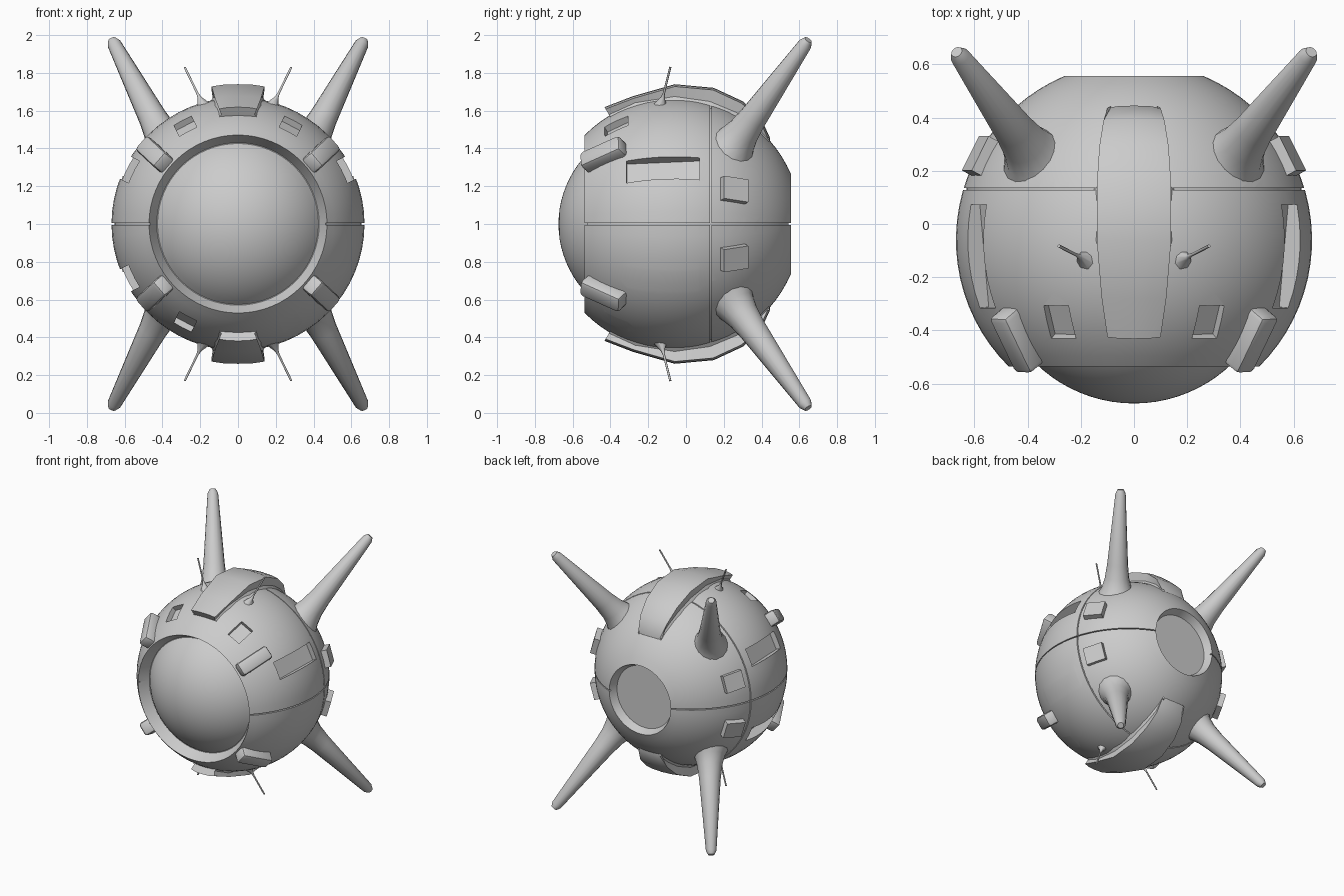
import bpy, bmesh, math
from mathutils import Vector, Matrix

cube = bpy.data.objects.get("Cube")
if cube:
    bpy.data.objects.remove(cube, do_unlink=True)

CORE = Vector((0, -0.06, 1))   # centre of the spherical hull
R = 0.67

hull_grey = bpy.data.materials.new("hull_grey")
hull_grey.use_nodes = True
hull_grey.diffuse_color = (0.6, 0.6, 0.6, 1)
hull_grey.node_tree.nodes["Principled BSDF"].inputs["Base Color"].default_value = (0.6, 0.6, 0.6, 1)


def make(name, bm, matrix=None):
    if matrix:
        bm.transform(matrix)
    bmesh.ops.recalc_face_normals(bm, faces=bm.faces)
    mesh = bpy.data.meshes.new(name)
    bm.to_mesh(mesh)
    bm.free()
    mesh.materials.append(hull_grey)
    ob = bpy.data.objects.new(name, mesh)
    bpy.context.collection.objects.link(ob)
    return ob


def select(ob):
    bpy.ops.object.select_all(action='DESELECT')
    ob.select_set(True)
    bpy.context.view_layer.objects.active = ob


def smooth(ob, angle=35):
    select(ob)
    bpy.ops.object.shade_smooth_by_angle(angle=math.radians(angle))


def lathe(name, profile, origin, direction, segs=32, ring=False):
    """Revolve (radius, height) points about a direction; ring closes the profile."""
    bm = bmesh.new()
    loops = []
    for r, h in profile:
        n = 1 if r == 0 else segs
        loops.append([bm.verts.new((r * math.cos(math.tau * i / segs),
                                    r * math.sin(math.tau * i / segs), h)) for i in range(n)])
    pairs = list(zip(loops, loops[1:])) + ([(loops[-1], loops[0])] if ring else [])
    for a, b in pairs:
        for i in range(segs):
            j = (i + 1) % segs
            quad = [a[i % len(a)], a[j % len(a)], b[j % len(b)], b[i % len(b)]]
            bm.faces.new(list(dict.fromkeys(quad)))
    rot = Vector(direction).to_track_quat('Z', 'Y').to_matrix().to_4x4()
    return make(name, bm, Matrix.Translation(origin) @ rot)


def box(name, normal, along, dist, size, bevel=0.0):
    """Box sitting on the hull: size is along, across, outward."""
    z = Vector(normal).normalized()
    x = Vector(along)
    x = (x - z * x.dot(z)).normalized()
    rot = Matrix((x, z.cross(x), z)).transposed().to_4x4()
    bm = bmesh.new()
    bmesh.ops.create_cube(bm, size=1)
    bmesh.ops.scale(bm, vec=size, verts=bm.verts)
    if bevel:
        bmesh.ops.bevel(bm, geom=bm.edges[:], offset=bevel, segments=2, profile=0.5, affect='EDGES')
    return make(name, bm, Matrix.Translation(CORE + z * dist) @ rot)


def corners():
    """The four mirrored quadrants, with a name and a mirroring function."""
    for sx, side in ((1, "left"), (-1, "right")):
        for sz, level in ((1, "upper"), (-1, "lower")):
            yield f"{level}_{side}", lambda p, sx=sx, sz=sz: Vector((p[0] * sx, p[1], p[2] * sz))


# Hull with conical front rim and rear dish
a0, a1 = math.atan2(0.47, -0.475), math.atan2(0.26, 0.615)
arc = [(R * math.sin(a), CORE.y + R * math.cos(a))
       for a in (a0 + (a1 - a0) * i / 24 for i in range(25))]
hull = lathe("hull", [(0, -0.46), (0.43, -0.46)] + arc + [(0.235, 0.5), (0, 0.5)],
             (0, 0, 1), (0, 1, 0), 64)

# Seams, side slots and small front ports cut into the hull
cutters = [
    lathe("seam_cut", [(0.64, -0.004), (0.8, -0.004), (0.8, 0.004), (0.64, 0.004)],
          (0, 0.132, 1), (0, 1, 0), 64, True),
    lathe("equator_cut", [(0.655, -0.004), (0.8, -0.004), (0.8, 0.004), (0.655, 0.004)],
          CORE, (0, 0, 1), 64, True)]
cutters[0].data.transform(Matrix.Translation((0, 0.132, 1)) @ Matrix.Diagonal((0.985, 1, 0.985, 1))
                          @ Matrix.Translation((0, -0.132, -1)))
for label, m in corners():
    cutters.append(box("slot_cut_" + label, m((0.6, -0.065, 0.3)), (0, 1, 0), 0.66, (0.39, 0.13, 0.12)))
    cutters.append(box("port_cut_" + label, m((0.28, -0.31, 0.52)), m((-0.03, -0.115, -0.06)),
                       0.675, (0.14, 0.105, 0.09)))
for c in cutters:
    mod = hull.modifiers.new("cut", 'BOOLEAN')
    mod.operation, mod.solver, mod.object = 'DIFFERENCE', 'EXACT', c
    select(hull)
    bpy.ops.object.modifier_apply(modifier=mod.name)
    bpy.data.objects.remove(c, do_unlink=True)
smooth(hull, 30)

# Front window dome
DR = 0.53
top = math.asin(0.43 / DR)
dome = [(DR * math.sin(top * i / 12), 0.675 - DR + DR * math.cos(top * i / 12)) for i in range(13)]
smooth(lathe("window_dome", dome, (0, 0, 1), (0, -1, 0), 64))

# Top and bottom ridges: angle from the rear, crest radius, half width
stations = [(121, 0.722, 0.10), (108, 0.712, 0.122), (90, 0.74, 0.14), (74, 0.75, 0.14),
            (61, 0.743, 0.13), (51, 0.724, 0.115), (42, 0.68, 0.10), (38, 0.63, 0.09)]
for name, s in (("top_ridge", 1), ("bottom_ridge", -1)):
    bm = bmesh.new()
    rows = []
    for deg, crest, w in stations:
        a = math.radians(deg)
        half = [(w + 0.02, 0.63), (w - 0.012, 0.675), (w, crest - 0.012), (w * 0.6, crest - 0.003)]
        section = [(-x, r) for x, r in half] + [(0, crest)] + [(x, r) for x, r in half[::-1]]
        rows.append([bm.verts.new((x, CORE.y + min(r, crest) * math.cos(a),
                                   1 + s * min(r, crest) * math.sin(a))) for x, r in section])
    for p, q in zip(rows, rows[1:]):
        for i in range(len(p) - 1):
            bm.faces.new((p[i], p[i + 1], q[i + 1], q[i]))
    bm.faces.new(rows[0])
    bm.faces.new(rows[-1])
    for p, q in zip(rows, rows[1:]):
        bm.faces.new((p[0], q[0], q[-1], p[-1]))
    smooth(make(name, bm), 45)

for label, m in corners():
    # Long swept rear spike with flared root
    base, tip = m((0.385, 0.265, 0.435)), m((0.667, 0.647, 0.975))
    span = tip - base
    n = span.length
    smooth(lathe("spike_" + label, [(0, -0.08), (0.15, -0.07), (0.108, 0.0), (0.088, 0.07), (0.075, 0.17),
                                    (0.037, n - 0.03), (0.022, n), (0, n)],
                 base + Vector((0, 0, 1)), span, 16), 50)
    # Thin antenna
    base, tip = m((0.19, -0.13, 0.64)), m((0.282, -0.083, 0.83))
    span = tip - base
    smooth(lathe("antenna_" + label, [(0, -0.03), (0.04, -0.02), (0.012, 0.03), (0.006, 0.06),
                                      (0.006, span.length), (0, span.length)],
                 base + Vector((0, 0, 1)), span, 8), 50)
    # Rounded front pod
    smooth(box("pod_" + label, m((0.45, -0.385, 0.375)), m((0.12, 0.19, 0.11)),
               0.68, (0.25, 0.1, 0.1), 0.02), 40)
    # Small square rear block
    box("block_" + label, m((0.595, 0.325, 0.185)), (0, 1, 0), 0.67, (0.145, 0.125, 0.07))
